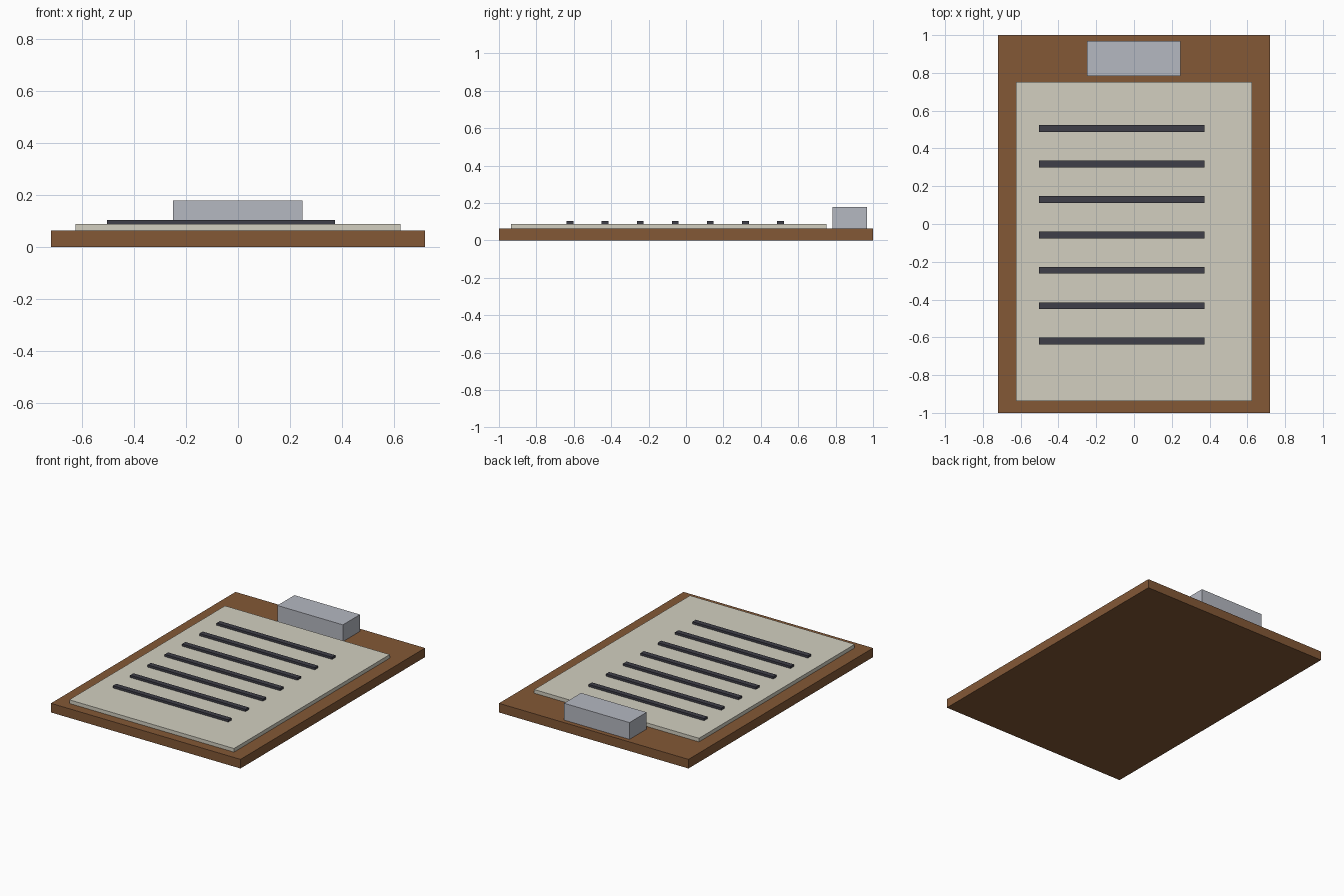
import bpy

if "Cube" in bpy.data.objects:
    bpy.data.objects.remove(bpy.data.objects["Cube"])


def material(name, rgb):
    """Flat material from sRGB 0-255 values."""
    def lin(c):
        c /= 255
        return c / 12.92 if c <= 0.04045 else ((c + 0.055) / 1.055) ** 2.4
    m = bpy.data.materials.new(name)
    m.diffuse_color = (*[lin(c) for c in rgb], 1)
    m.use_nodes = True
    m.node_tree.nodes["Principled BSDF"].inputs["Base Color"].default_value = m.diffuse_color
    return m


def box(name, x, y, z, mat):
    """Box spanning the given (min, max) ranges."""
    bpy.ops.mesh.primitive_cube_add(size=1, location=[(a + b) / 2 for a, b in (x, y, z)])
    ob = bpy.context.object
    ob.name = name
    ob.scale = [b - a for a, b in (x, y, z)]
    bpy.ops.object.transform_apply(location=False, rotation=False, scale=True)
    ob.data.materials.append(mat)
    return ob


wood = material("brown wood", (131, 88, 54))
paper = material("cream paper", (210, 207, 192))
metal = material("grey metal", (181, 184, 193))
ink = material("dark ink", (62, 62, 72))

# Backing board, paper sheet and clip
box("board", (-0.719, 0.719), (-1, 1), (0, 0.0625), wood)
box("paper_sheet", (-0.625, 0.625), (-0.936, 0.752), (0.0625, 0.0875), paper)
box("clip", (-0.25, 0.247), (0.784, 0.969), (0.0625, 0.1775), metal)

# Raised text lines, evenly spaced down the sheet
for i in range(7):
    y = 0.505 - 0.1875 * i
    box(f"text_line_{i + 1}", (-0.503, 0.373), (y - 0.018, y + 0.018), (0.0875, 0.1025), ink)
